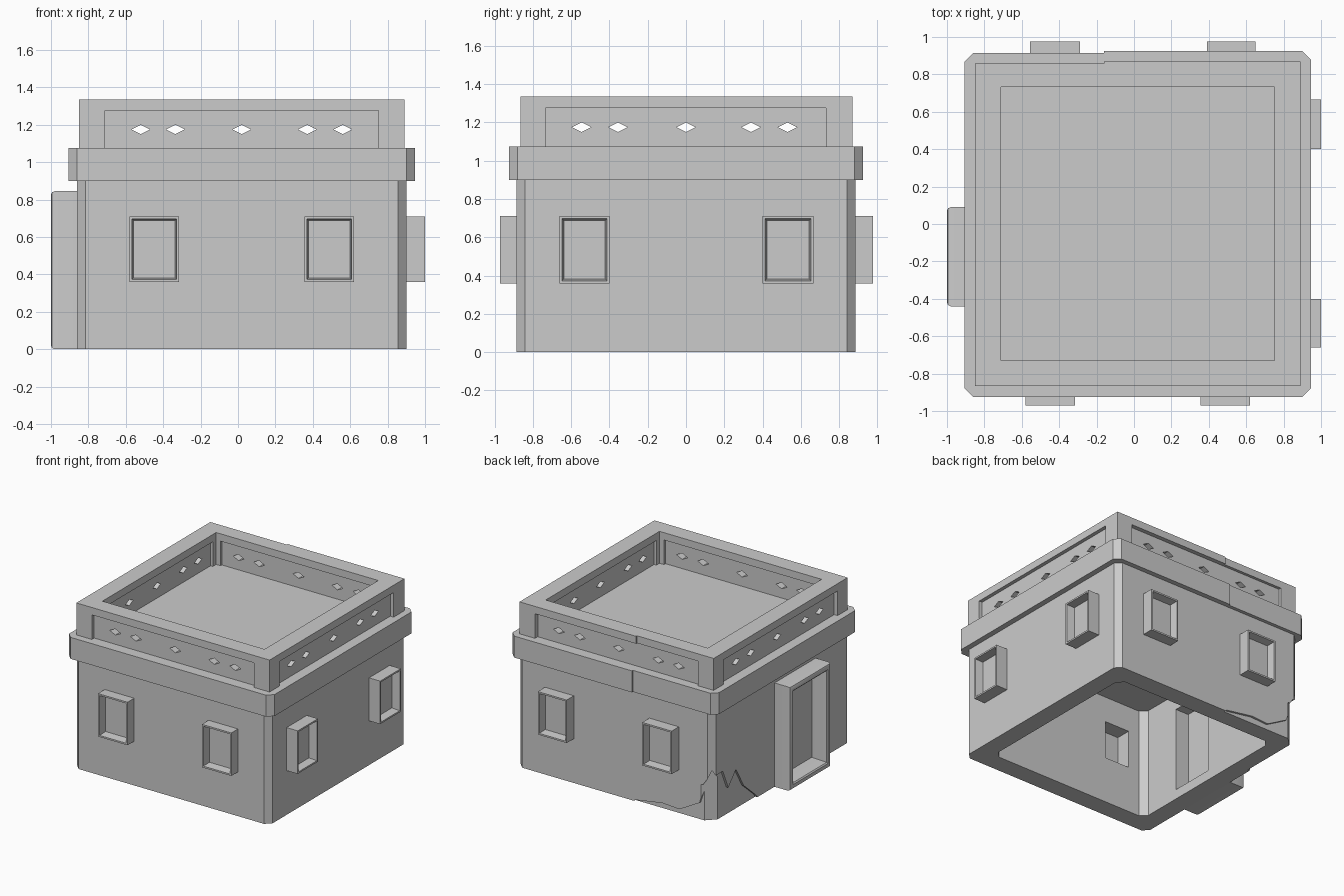
import bpy, bmesh
from mathutils import Vector

if "Cube" in bpy.data.objects:
    bpy.data.objects.remove(bpy.data.objects["Cube"])

X0, X1, Y = -0.86, 0.90, 0.885          # wall planes


def finish(name, bm):
    bmesh.ops.recalc_face_normals(bm, faces=bm.faces[:])
    me = bpy.data.meshes.new(name)
    bm.to_mesh(me)
    bm.free()
    ob = bpy.data.objects.new(name, me)
    bpy.context.collection.objects.link(ob)
    return ob


def loft(bm, rings):
    """Skin a list of equal-length point loops and cap both ends."""
    vs = [[bm.verts.new(p) for p in r] for r in rings]
    n = len(vs[0])
    for a, b in zip(vs, vs[1:]):
        for i in range(n):
            j = (i + 1) % n
            bm.faces.new((a[i], a[j], b[j], b[i]))
    bm.faces.new(vs[0])
    bm.faces.new(vs[-1])


def outline(x0, x1, y0, y1, c=0.0, step=None):
    """Rectangle with chamfered corners; optional small jog in the back edge."""
    if not c:
        p = [(x0, y0), (x1, y0), (x1, y1)]
        end = [(x0, y1)]
    else:
        p = [(x0 + c, y0), (x1 - c, y0), (x1, y0 + c), (x1, y1 - c), (x1 - c, y1)]
        end = [(x0 + c, y1), (x0, y1 - c), (x0, y0 + c)]
    if step:
        p += [(-0.16, y1), (-0.16, y1 - step)]
        end = [(x, y - step) for x, y in end[:2]] + end[2:]
    return p + end


def prism(bm, pts, z0, z1):
    loft(bm, [[(x, y, z) for x, y in pts] for z in (z0, z1)])


def solid(name, *prisms):
    bm = bmesh.new()
    for pts, z0, z1 in prisms:
        prism(bm, pts, z0, z1)
    return finish(name, bm)


def cut(ob, cutter):
    m = ob.modifiers.new("cut", 'BOOLEAN')
    m.operation, m.solver, m.object = 'DIFFERENCE', 'EXACT', cutter
    bpy.context.view_layer.objects.active = ob
    bpy.ops.object.modifier_apply(modifier=m.name)
    bpy.data.objects.remove(cutter)


def on_side(side, u, z, d):
    """Point at u along a wall, height z, distance d outside it."""
    return {'front': (u, -Y - d, z), 'back': (u, Y + d, z),
            'right': (X1 + d, u, z), 'left': (X0 - d, u, z)}[side]


def framed(name, side, u0, u1, z0, z1, profile):
    """Framed panel lofted from (inset, depth) steps."""
    bm = bmesh.new()
    loft(bm, [[on_side(side, u, z, d) for u, z in outline(u0 + i, u1 - i, z0 + i, z1 - i)]
              for i, d in profile])
    return finish(name, bm)


# Walls with hollow interior
walls = solid("walls", (outline(X0, X1, -Y, Y, 0.045), 0, 0.9))
cut(walls, solid("room", (outline(-0.71, 0.75, -0.73, 0.73, 0.05), -0.2, 1.2)))

# Windows
spots = {'front': [(-0.58, -0.315), (0.355, 0.62)], 'back': [(-0.555, -0.29), (0.39, 0.65)],
         'right': [(-0.66, -0.40), (0.40, 0.665)]}
reach = {'front': 0.086, 'back': 0.092, 'right': 0.1}
openings = [('left', -0.36, 0.01, 0.08, 0.77)]
for side, spans in spots.items():
    for k, (a, b) in enumerate(spans):
        r = reach[side]
        framed(f"window_{side}_{k}", side, a, b, 0.36, 0.71,
               [(0, -0.03), (0, r), (0.013, r), (0.022, r - 0.065)])
        openings.append((side, a + 0.02, b - 0.02, 0.38, 0.69))

# Openings behind windows and door, seen from inside
bm = bmesh.new()
for side, a, b, z0, z1 in openings:
    loft(bm, [[on_side(side, u, z, d) for u, z in outline(a, b, z0, z1)] for d in (-0.25, 0.05)])
cut(walls, finish("opening_cutters", bm))

# Door with softly rounded frame
door = framed("door", 'left', -0.44, 0.09, 0, 0.845,
              [(0, -0.03), (0, 0.12), (0.006, 0.134), (0.02, 0.14),
               (0.04, 0.14), (0.05, 0.132), (0.056, 0.11), (0.065, 0.01)])
bpy.context.view_layer.objects.active = door
door.select_set(True)
bpy.ops.object.shade_smooth_by_angle()

# Worn back-left corner: jagged shallow chips
corner = Vector((X0, Y, 0))


def chip(along, out, depth, prof):
    along, out = Vector(along).normalized(), Vector(out).normalized()
    bm = bmesh.new()
    loft(bm, [[corner + along * s + out * d + Vector((0, 0, z)) for s, z in prof]
              for d in (depth, 0.2)])
    cut(walls, finish("chip_cutter", bm))


chip((1, 1, 0), (-1, 1, 0), -0.075,
     [(-0.3, -0.1), (0.3, -0.1), (0.3, 0.22), (0.06, 0.3), (0, 0.42), (-0.06, 0.33), (-0.3, 0.25)])
chip((1, 0, 0), (0, 1, 0), -0.018,
     [(-0.1, -0.1), (0.8, -0.1), (0.7, 0.01), (0.45, 0.05), (0.3, 0.04), (0.12, 0.14), (0.05, 0.35), (-0.1, 0.35)])
chip((0, -1, 0), (-1, 0, 0), -0.018,
     [(-0.1, -0.1), (0.65, -0.1), (0.55, 0.03), (0.4, 0.16), (0.3, 0.33), (0.2, 0.22), (0.13, 0.38), (-0.1, 0.38)])

# Cornice band and roof slab
solid("cornice", (outline(-0.905, 0.945, -0.925, 0.925, 0.045, 0.012), 0.9, 1.075))

# Parapet with recessed panels on both faces
par = solid("parapet", (outline(-0.85, 0.89, -0.865, 0.87, 0, 0.012), 1.075, 1.335))
cut(par, solid("roof_opening", (outline(-0.71, 0.75, -0.73, 0.733), 1.0, 1.5)))
cut(par, solid("outer_panels",
               (outline(-0.71, 0.75, -1, -0.835), 1.0, 1.275),
               (outline(-0.71, 0.75, 0.835, 1), 1.0, 1.275),
               (outline(-1, -0.82, -0.735, 0.73), 1.0, 1.275),
               (outline(0.86, 1.1, -0.735, 0.73), 1.0, 1.275)))
cut(par, solid("inner_panels_y", (outline(-0.67, 0.71, -0.75, 0.75), 1.0, 1.275)))
cut(par, solid("inner_panels_x", (outline(-0.73, 0.77, -0.69, 0.69), 1.0, 1.275)))

# Diamond holes straight through opposite sides
for axis, spots_u in ((0, (-0.52, -0.335, 0.02, 0.37, 0.56)), (1, (-0.545, -0.355, 0, 0.34, 0.53))):
    bm = bmesh.new()
    for u in spots_u:
        dia = [(u - 0.05, 1.175), (u, 1.15), (u + 0.05, 1.175), (u, 1.2)]
        loft(bm, [[(p, t, z) if axis == 0 else (t, p, z) for p, z in dia] for t in (-1.2, 1.2)])
    cut(par, finish("diamond_cutters", bm))
